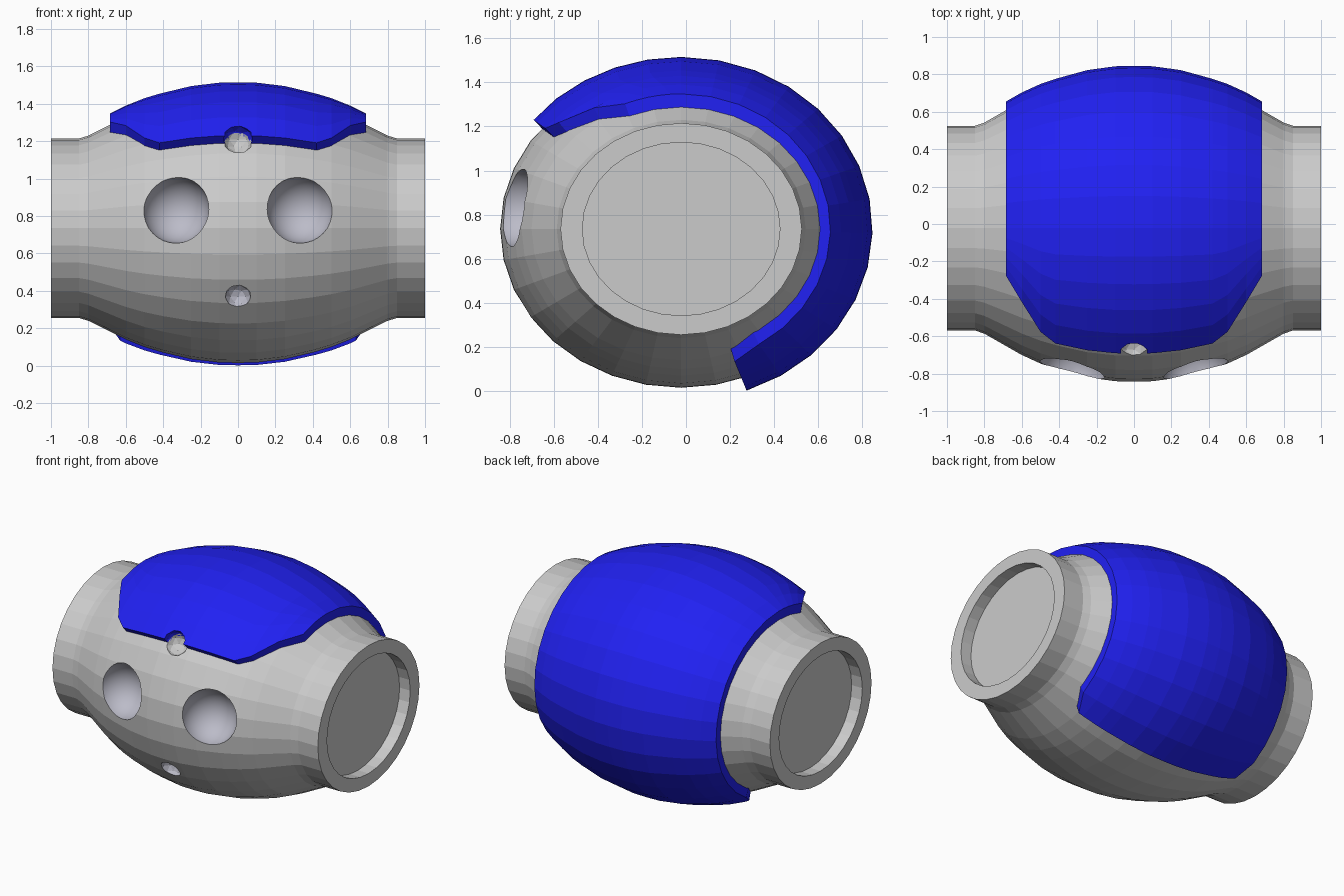
import bpy, bmesh
from math import sin, cos, pi, radians, sqrt

if "Cube" in bpy.data.objects:
    bpy.data.objects.remove(bpy.data.objects["Cube"])

CY, CZ, OVAL = -0.022, 0.735, 1.14     # axis of the barrel and its y/z stretch
SIDES = 32
PROFILE = [(0, .72), (.1, .718), (.25, .70), (.4, .665), (.5, .635), (.6, .595),
           (.69, .55), (.75, .52), (.8, .495), (.85, .48), (1, .48)]


def radius(x):
    x = abs(x)
    for (x0, r0), (x1, r1) in zip(PROFILE, PROFILE[1:]):
        if x <= x1:
            return r0 + (r1 - r0) * (x - x0) / (x1 - x0)
    return PROFILE[-1][1]


def material(name, rgb):
    m = bpy.data.materials.new(name)
    m.diffuse_color = (*rgb, 1)
    m.use_nodes = True
    m.node_tree.nodes["Principled BSDF"].inputs["Base Color"].default_value = m.diffuse_color
    return m


def finish(name, bm, mats=()):
    bmesh.ops.recalc_face_normals(bm, faces=bm.faces)
    me = bpy.data.meshes.new(name)
    bm.to_mesh(me)
    bm.free()
    for m in mats:
        me.materials.append(m)
    ob = bpy.data.objects.new(name, me)
    bpy.context.collection.objects.link(ob)
    return ob


def point(x, ang, ry, rz):
    # angle runs from the top (0) towards the back (positive)
    return (x, CY + ry * sin(ang), CZ + rz * cos(ang))


def cut(target, cutter):
    mod = target.modifiers.new("cut", 'BOOLEAN')
    mod.operation, mod.solver, mod.object = 'DIFFERENCE', 'EXACT', cutter
    bpy.context.view_layer.objects.active = target
    bpy.ops.object.modifier_apply(modifier=mod.name)


def ball(name, loc, r, slot, smooth):
    bm = bmesh.new()
    if smooth:
        bmesh.ops.create_uvsphere(bm, u_segments=32, v_segments=16, radius=r)
    else:
        bmesh.ops.create_icosphere(bm, subdivisions=2, radius=r)
    bmesh.ops.translate(bm, verts=bm.verts, vec=loc)
    for f in bm.faces:
        f.material_index, f.smooth = slot, smooth
    ob = finish(name, bm, (None, slate))
    ob.hide_render = True
    return ob


def front_y(x, z):
    return CY - OVAL * sqrt(radius(x) ** 2 - (z - CZ) ** 2)


slate = material("slate", (.5, .5, .58))
blue = material("blue", (.015, .015, .9))

# barrel-shaped head with recessed round ends
bm = bmesh.new()
half = PROFILE + [(1, .393), (.92, .393)]
full = [(-x, r) for x, r in reversed(half[1:])] + half
rings = [[bm.verts.new(point(x, 2 * pi * i / SIDES, r * OVAL, r)) for i in range(SIDES)]
         for x, r in full]
for a, b in zip(rings, rings[1:]):
    for i in range(SIDES):
        j = (i + 1) % SIDES
        bm.faces.new((a[i], a[j], b[j], b[i]))
bm.faces.new(rings[0])
bm.faces.new(rings[-1])
head = finish("head", bm, (None, slate))


# hair shell: front edge angle depends on x, lower back corners are chamfered
def front_angle(x):
    x = abs(x)
    if x < .42:
        return -50.6
    if x < .5:
        return -50.6 + 4.6 * (x - .42) / .08
    return -46 + 24 * (x - .5) / .185


cols = [.685, .6, .5, .42, .25, .1]
cols = [-x for x in cols] + [0] + cols[::-1]
F, B = 5, 14


def hair_grid(dy, dz):
    grid = []
    for x in cols:
        fa = front_angle(x)
        angs = [fa * (1 - k / F) for k in range(F)] + [160 * k / B for k in range(B + 1)]
        col = []
        for k, a in enumerate(angs):
            xx = x
            if k == F + B and abs(x) > .65:
                xx = .63 if x > 0 else -.63
            r = radius(xx)
            col.append(bm.verts.new(point(xx, radians(a), r * OVAL + dy, r + dz)))
        grid.append(col)
    return grid


bm = bmesh.new()
outer, inner = hair_grid(.047, .06), hair_grid(-.01, -.01)
for g in (outer, inner):
    for a, b in zip(g, g[1:]):
        for k in range(F + B):
            bm.faces.new((a[k], a[k + 1], b[k + 1], b[k]))
for c in (0, -1):
    for k in range(F + B):
        bm.faces.new((outer[c][k], outer[c][k + 1], inner[c][k + 1], inner[c][k]))
    for i in range(len(cols) - 1):
        bm.faces.new((outer[i][c], outer[i + 1][c], inner[i + 1][c], inner[i][c]))
hair = finish("hair", bm, (blue,))

# eye sockets, lower dimple and hairline notch
cutters = [ball("eye_cutter", (s * .333, front_y(.333, .835), .835), .18, 1, True) for s in (-1, 1)]
cutters.append(ball("dimple_cutter", (0, front_y(0, .37), .37), .07, 1, False))
notch = ball("notch_cutter", (0, -.67, 1.21), .08, 0, False)
for c in cutters + [notch]:
    cut(head, c)
cut(hair, notch)
for f in hair.data.polygons:
    f.material_index = 0
while len(hair.data.materials) > 1:
    hair.data.materials.pop()
for c in cutters + [notch]:
    bpy.data.objects.remove(c)
